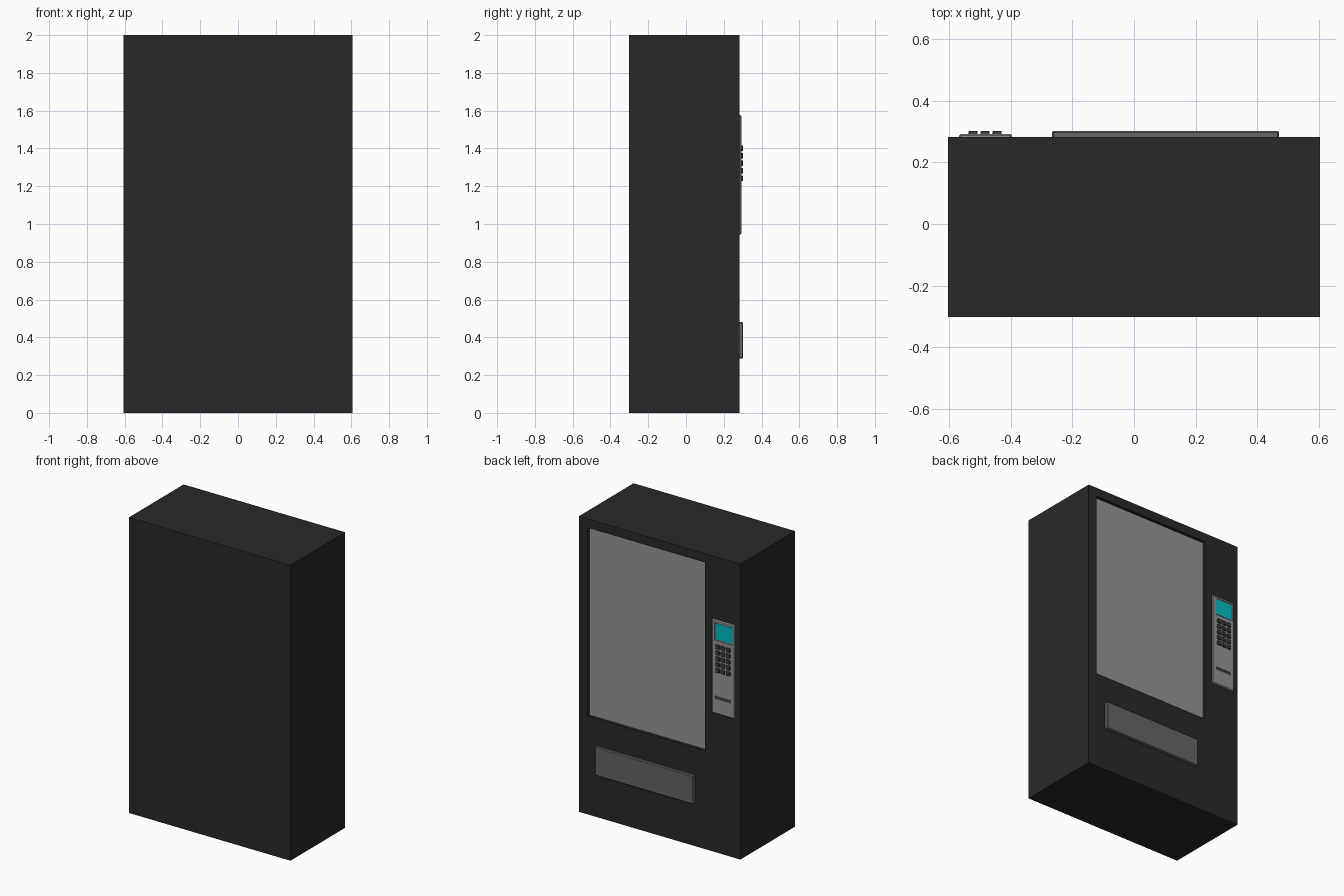
import bpy

if "Cube" in bpy.data.objects:
    bpy.data.objects.remove(bpy.data.objects["Cube"])

def material(name, rgb):
    m = bpy.data.materials.new(name)
    m.diffuse_color = (*rgb, 1)
    m.use_nodes = True
    m.node_tree.nodes["Principled BSDF"].inputs["Base Color"].default_value = m.diffuse_color
    return m

BLACK = material("black_paint", (0.022, 0.022, 0.022))
GLASS = material("glass_grey", (0.30, 0.30, 0.30))
FLAP = material("flap_grey", (0.13, 0.13, 0.13))
PANEL = material("panel_grey", (0.30, 0.30, 0.30))
DARK = material("key_grey", (0.06, 0.06, 0.06))
CYAN = material("screen_cyan", (0.0, 0.50, 0.52))

def box(name, x, y, z, mat=None, bevel=0):
    """Box from (min, max) ranges, optionally with chamfered edges."""
    bpy.ops.mesh.primitive_cube_add(size=1, location=[sum(r) / 2 for r in (x, y, z)])
    o = bpy.context.object
    o.name = name
    o.scale = [r[1] - r[0] for r in (x, y, z)]
    bpy.ops.object.transform_apply(location=False, rotation=False, scale=True)
    if mat:
        o.data.materials.append(mat)
    if bevel:
        b = o.modifiers.new("bevel", 'BEVEL')
        b.width, b.segments = bevel, 1
        bpy.ops.object.modifier_apply(modifier="bevel")
    return o

def recess(target, x, y, z):
    """Cut a rectangular pocket into the target."""
    cutter = box("cutter", x, y, z)
    cutter.hide_render = True
    m = target.modifiers.new("cut", 'BOOLEAN')
    m.operation, m.solver, m.object = 'DIFFERENCE', 'EXACT', cutter
    bpy.context.view_layer.objects.active = target
    bpy.ops.object.modifier_apply(modifier="cut")
    bpy.data.objects.remove(cutter)

# Cabinet with window recess on the +y side
FACE = 0.282
cabinet = box("cabinet", (-0.605, 0.605), (-0.303, FACE), (0, 2), BLACK)
recess(cabinet, (-0.34, 0.54), (0.255, 0.4), (0.665, 1.94))
box("window_pane", (-0.34, 0.54), (0.25, 0.262), (0.665, 1.94), GLASS)

# Delivery flap
box("delivery_flap", (-0.267, 0.471), (FACE - 0.01, 0.303), (0.289, 0.482), FLAP, 0.005)

# Payment panel with screen pocket and coin slot
P = 0.293
panel = box("payment_panel", (-0.569, -0.397), (FACE - 0.012, P), (0.943, 1.578), PANEL, 0.006)
recess(panel, (-0.555, -0.417), (P - 0.006, 0.4), (1.44, 1.562))
recess(panel, (-0.541, -0.421), (P - 0.008, 0.4), (1.045, 1.066))
box("screen", (-0.55, -0.422), (P - 0.008, P - 0.003), (1.447, 1.555), CYAN)
box("slot_back", (-0.541, -0.421), (P - 0.01, P - 0.006), (1.045, 1.066), DARK)

# Keypad: five rows of three keys
for row in range(5):
    for col in range(3):
        cx, cz = -0.523 + 0.039 * col, 1.401 - 0.0398 * row
        box(f"key_{row}_{col}", (cx - 0.015, cx + 0.015), (P - 0.004, 0.303),
            (cz - 0.014, cz + 0.014), DARK, 0.003)
